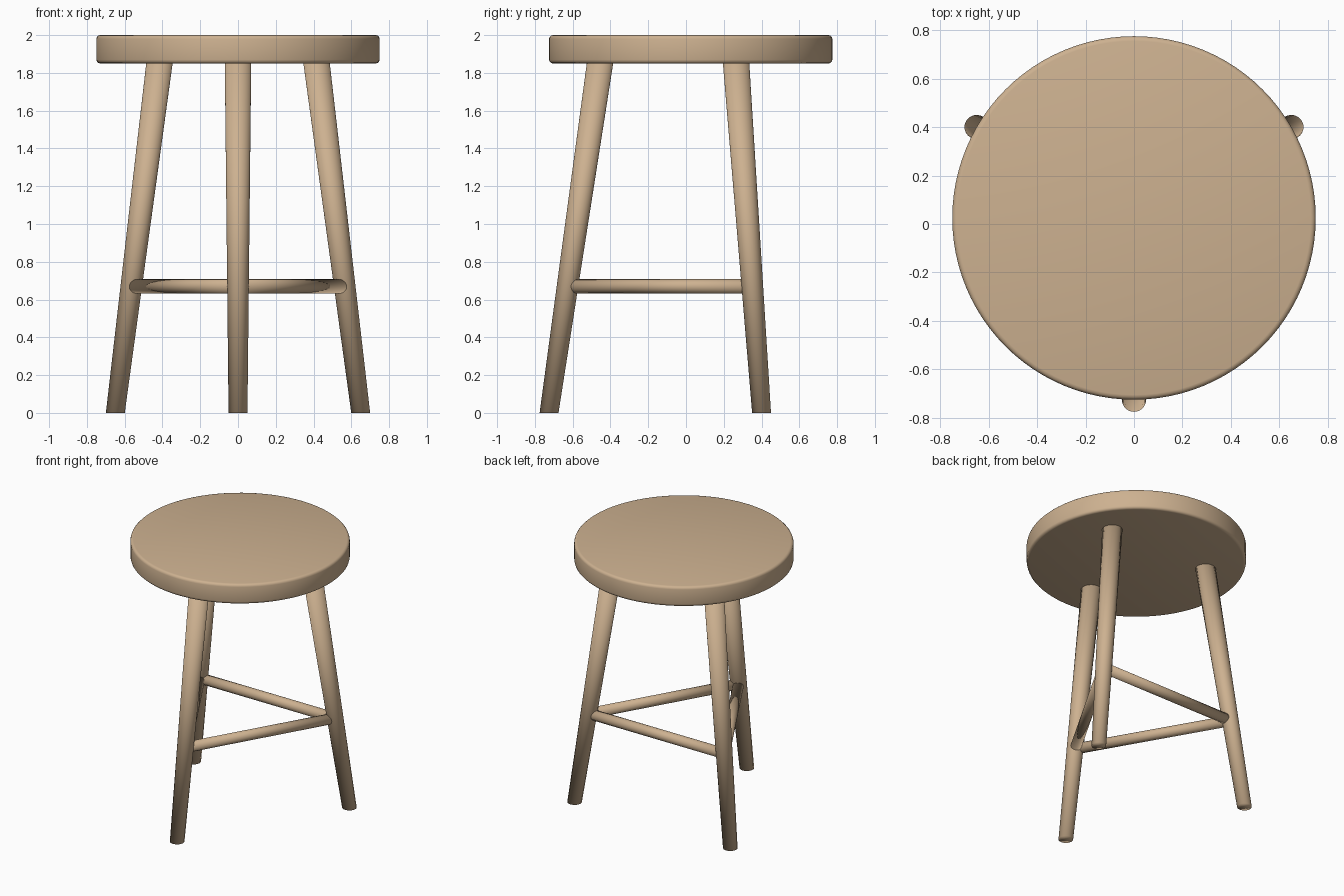
import bpy, bmesh, math
from mathutils import Vector

if "Cube" in bpy.data.objects:
    bpy.data.objects.remove(bpy.data.objects["Cube"])

CY = 0.025          # y of the stool's axis
LEG_TOP_Z = 1.86

wood = bpy.data.materials.new("wood")
wood.diffuse_color = (0.61, 0.44, 0.28, 1)
wood.use_nodes = True
wood.node_tree.nodes["Principled BSDF"].inputs["Base Color"].default_value = wood.diffuse_color


def radial(angle, r, z):
    return Vector((r * math.cos(angle), CY + r * math.sin(angle), z))


def make_object(name, bm):
    bmesh.ops.recalc_face_normals(bm, faces=bm.faces)
    for f in bm.faces:
        f.smooth = True
    mesh = bpy.data.meshes.new(name)
    bm.to_mesh(mesh)
    bm.free()
    mesh.materials.append(wood)
    obj = bpy.data.objects.new(name, mesh)
    bpy.context.collection.objects.link(obj)
    return obj


def rod(name, a, b, ra, rb, u, v, sides=32):
    """Capped rod from a to b, its rings lying along axes u and v."""
    bm = bmesh.new()
    rings = []
    for centre, r in ((a, ra), (b, rb)):
        rings.append([bm.verts.new(centre + r * (u * math.cos(t) + v * math.sin(t)))
                      for t in (2 * math.pi * i / sides for i in range(sides))])
    for i in range(sides):
        j = (i + 1) % sides
        bm.faces.new((rings[0][i], rings[0][j], rings[1][j], rings[1][i]))
    for ring in rings:
        bm.faces.new(ring)
    return make_object(name, bm)


X, Y, Z = Vector((1, 0, 0)), Vector((0, 1, 0)), Vector((0, 0, 1))

# round seat with softened rims
seat = rod("seat", Vector((0, CY, 1.85)), Vector((0, CY, 2.0)), 0.75, 0.75, X, Y, 96)
bevel = seat.modifiers.new("soft_rim", "BEVEL")
bevel.width = 0.02
bevel.segments = 3
bevel.limit_method = 'ANGLE'
bevel.angle_limit = math.radians(40)

# three splayed, tapered legs cut level with the floor
angles = {"front": -math.pi / 2, "back_right": math.pi / 6, "back_left": 5 * math.pi / 6}
for side, ang in angles.items():
    rod(side + "_leg", radial(ang, 0.75, 0), radial(ang, 0.479, LEG_TOP_Z),
        0.05, 0.07, X, Y)

# three stretchers joining the leg centres
names = list(angles)
stretcher_names = ("right_stretcher", "back_stretcher", "left_stretcher")
for i, name in enumerate(stretcher_names):
    a = radial(angles[names[i]], 0.652, 0.67)
    b = radial(angles[names[(i + 1) % 3]], 0.652, 0.67)
    across = (b - a).normalized().cross(Z)
    rod(name, a, b, 0.0375, 0.0375, across, Z)
